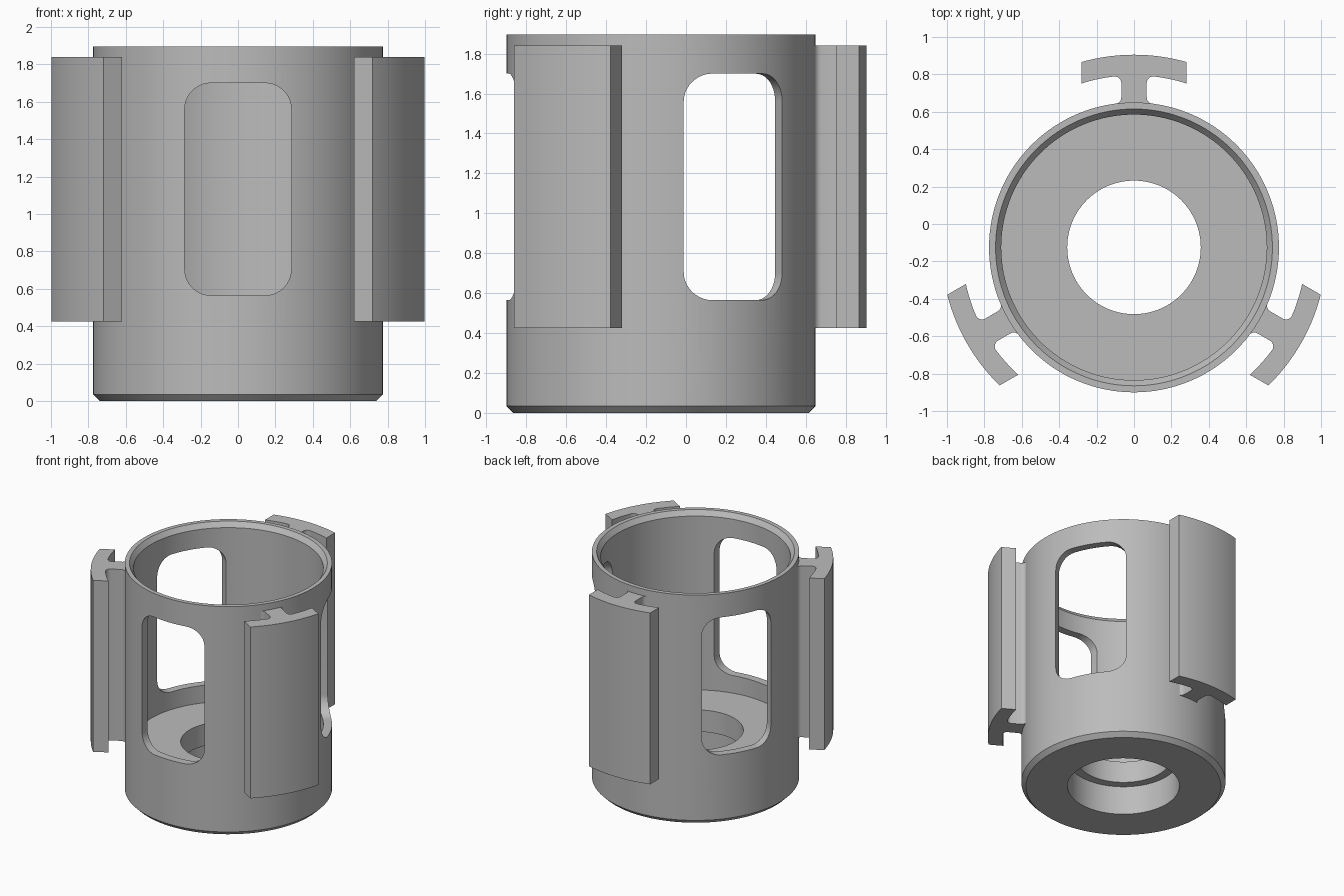
import bpy, bmesh, math
from mathutils import Matrix, Vector

if "Cube" in bpy.data.objects:
    bpy.data.objects.remove(bpy.data.objects["Cube"], do_unlink=True)

CENTRE = Vector((0, -0.125, 0))
WALL_R = 0.775

grey = bpy.data.materials.new("plain_grey")
grey.use_nodes = True
colour = (0.5, 0.5, 0.5, 1)
grey.diffuse_color = colour
grey.node_tree.nodes["Principled BSDF"].inputs["Base Color"].default_value = colour


def make_object(name, bm):
    bmesh.ops.recalc_face_normals(bm, faces=bm.faces)
    mesh = bpy.data.meshes.new(name)
    bm.to_mesh(mesh)
    bm.free()
    mesh.materials.append(grey)
    obj = bpy.data.objects.new(name, mesh)
    bpy.context.collection.objects.link(obj)
    return obj


def prism(name, points, direction, matrix):
    """Extrude a closed outline of 3D points along a direction."""
    bm = bmesh.new()
    face = bm.faces.new([bm.verts.new(p) for p in points])
    out = bmesh.ops.extrude_face_region(bm, geom=[face])
    moved = [g for g in out["geom"] if isinstance(g, bmesh.types.BMVert)]
    bmesh.ops.translate(bm, verts=moved, vec=direction)
    bm.transform(matrix)
    return make_object(name, bm)


def arc(cx, cy, r, start, end, steps):
    angles = [math.radians(start + (end - start) * i / steps) for i in range(steps + 1)]
    return [(cx + r * math.cos(a), cy + r * math.sin(a)) for a in angles]


def placed(degrees):
    """Turn a part built facing +y to the given angle around the sleeve axis."""
    return Matrix.Translation(CENTRE) @ Matrix.Rotation(math.radians(degrees), 4, "Z")


def smooth(obj):
    bpy.ops.object.select_all(action="DESELECT")
    obj.select_set(True)
    bpy.context.view_layer.objects.active = obj
    bpy.ops.object.shade_smooth_by_angle(angle=math.radians(30))


# Sleeve: turned profile with chamfers, thick floor and stepped bore
profile = [(0.425, 0), (0.74, 0), (WALL_R, 0.035), (WALL_R, 1.895), (0.74, 1.895),
           (0.71, 1.855), (0.71, 0.42), (0.357, 0.42), (0.357, 0.24), (0.425, 0.24)]
SEGMENTS = 128
bm = bmesh.new()
rings = []
for i in range(SEGMENTS):
    turn = Matrix.Rotation(math.tau * i / SEGMENTS, 3, "Z")
    rings.append([bm.verts.new(turn @ Vector((r, 0, z)) + CENTRE) for r, z in profile])
for i, ring in enumerate(rings):
    following = rings[(i + 1) % SEGMENTS]
    for j in range(len(profile)):
        k = (j + 1) % len(profile)
        bm.faces.new((ring[j], following[j], following[k], ring[k]))
sleeve = make_object("sleeve", bm)

# Rounded windows cut through the wall
HALF_W, LOW, HIGH, CORNER = 0.285, 0.565, 1.70, 0.14
x, lo, hi = HALF_W - CORNER, LOW + CORNER, HIGH - CORNER
outline = (arc(x, hi, CORNER, 0, 90, 10) + arc(-x, hi, CORNER, 90, 180, 10)
           + arc(-x, lo, CORNER, 180, 270, 10) + arc(x, lo, CORNER, 270, 360, 10))
for angle in (60, 180, 300):
    cutter = prism("window_cutter", [(px, 0.5, pz) for px, pz in outline],
                   (0, 0.5, 0), placed(angle))
    cut = sleeve.modifiers.new("window", "BOOLEAN")
    cut.operation = "DIFFERENCE"
    cut.solver = "EXACT"
    cut.object = cutter
    bpy.context.view_layer.objects.active = sleeve
    bpy.ops.object.modifier_apply(modifier=cut.name)
    bpy.data.objects.remove(cutter, do_unlink=True)
smooth(sleeve)

# T-shaped rails: filleted stem with a curved cap, one between each pair of windows
STEM, CAP, INNER, OUTER, FILLET = 0.068, 0.28, 0.92, 1.03, 0.035
in_end = math.degrees(math.acos(CAP / INNER))
in_start = math.degrees(math.acos((STEM + FILLET) / INNER))
out_end = math.degrees(math.acos(CAP / OUTER))
half = [(STEM + FILLET, 0.745)]
half += arc(STEM + FILLET, WALL_R - 0.008 + FILLET, FILLET, 270, 180, 6)
half += arc(STEM + FILLET, INNER - 0.006 - FILLET, FILLET, 180, 90, 6)[:-1]
half += arc(0, 0, INNER, in_start, in_end, 8)
half += arc(0, 0, OUTER, out_end, 90, 10)
outline = half + [(-px, py) for px, py in reversed(half[:-1])]
for name, angle in (("back_rail", 0), ("right_rail", 120), ("left_rail", 240)):
    rail = prism(name, [(px, py, 0.425) for px, py in outline], (0, 0, 1.415), placed(angle))
    smooth(rail)
